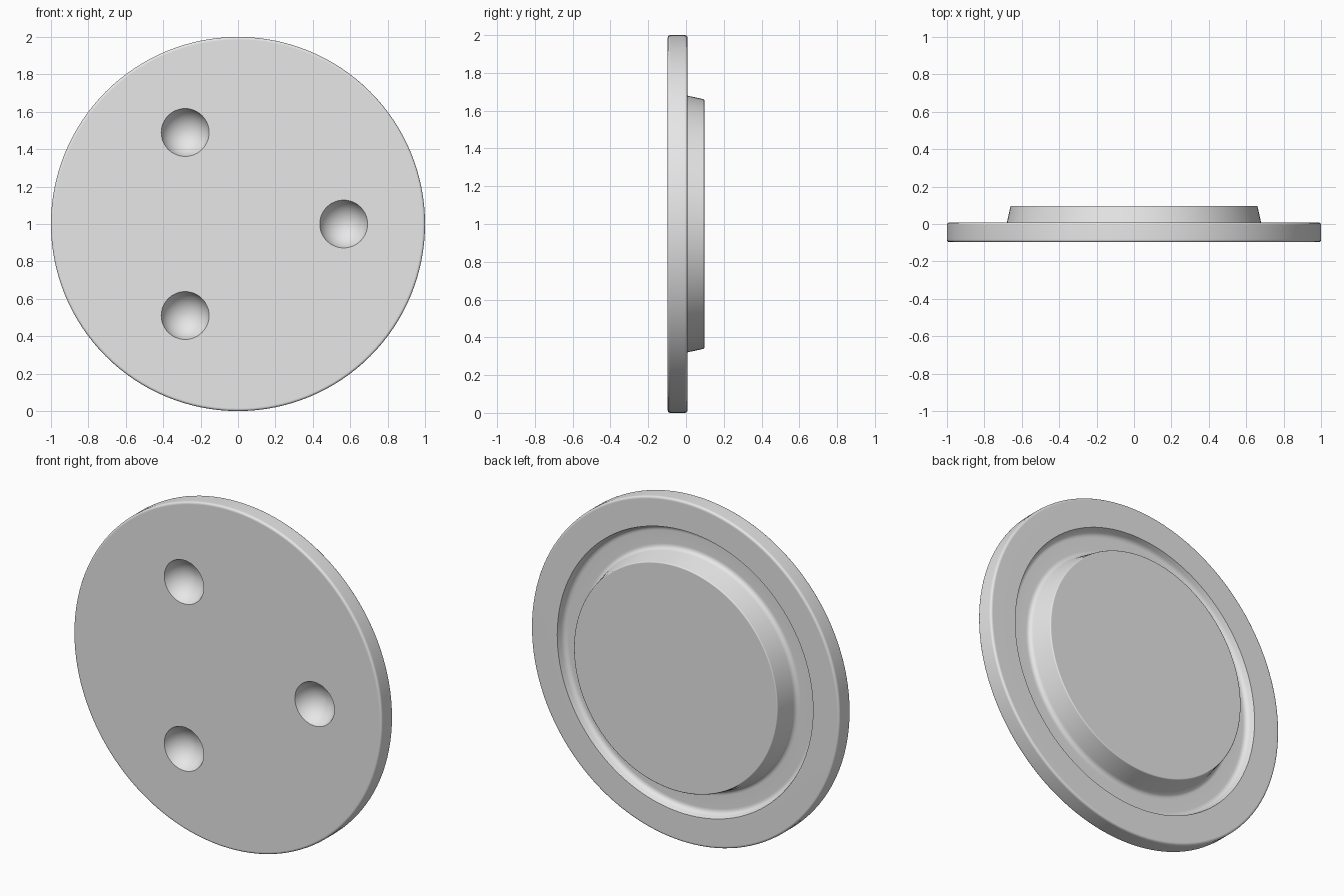
import bpy
import bmesh
from math import cos, sin, pi, radians
from mathutils import Matrix, Vector

cube = bpy.data.objects.get("Cube")
if cube:
    bpy.data.objects.remove(cube, do_unlink=True)

FRONT, LIP, FLOOR, BACK = -0.097, 0.008, -0.04, 0.097
SEGMENTS = 128

grey = bpy.data.materials.new("plain grey")
grey.use_nodes = True
grey.diffuse_color = (0.8, 0.8, 0.8, 1)
grey.node_tree.nodes["Principled BSDF"].inputs["Base Color"].default_value = (0.8, 0.8, 0.8, 1)


def fillet(corner, before, after, size, steps=4):
    """Round a profile corner with a quadratic arc."""
    c = Vector(corner)
    a = c + (Vector(before) - c).normalized() * size
    b = c + (Vector(after) - c).normalized() * size
    return [(1 - t) ** 2 * a + 2 * t * (1 - t) * c + t * t * b
            for t in (i / steps for i in range(steps + 1))]


def lathe(name, profile):
    """Revolve (radius, y) points about the y axis and cap both ends."""
    bm = bmesh.new()
    rings = []
    for k in range(SEGMENTS):
        a = 2 * pi * k / SEGMENTS
        rings.append([bm.verts.new((r * cos(a), y, r * sin(a))) for r, y in profile])
    for k, ring in enumerate(rings):
        nxt = rings[(k + 1) % SEGMENTS]
        for i in range(len(profile) - 1):
            bm.faces.new((ring[i], nxt[i], nxt[i + 1], ring[i + 1]))
    for end in (0, -1):
        bm.faces.new([ring[end] for ring in rings])
    bmesh.ops.recalc_face_normals(bm, faces=bm.faces)
    return add_object(name, bm)


def add_object(name, bm):
    mesh = bpy.data.meshes.new(name)
    bm.to_mesh(mesh)
    bm.free()
    mesh.materials.append(grey)
    obj = bpy.data.objects.new(name, mesh)
    obj.location.z = 1
    bpy.context.collection.objects.link(obj)
    return obj


# Disc outline: front rim, back rim, groove, raised boss; each corner has a rounding size
corners = [
    ((0.0, FRONT), 0),
    ((1.0, FRONT), 0.015),
    ((1.0, LIP), 0.015),
    ((0.83, LIP), 0),
    ((0.815, FLOOR), 0.025),
    ((0.69, FLOOR), 0.025),
    ((0.66, BACK), 0.006),
    ((0.0, BACK), 0),
]
profile = []
for i, (point, size) in enumerate(corners[1:-1], 1):
    if size:
        profile += fillet(point, corners[i - 1][0], corners[i + 1][0], size)
    else:
        profile.append(Vector(point))
disc = lathe("grooved_disc", profile)

# Three round dimples in the front, cut with one set of spheres
DIMPLE_R, DEPTH = 0.128, 0.095
ball = (DIMPLE_R ** 2 + DEPTH ** 2) / (2 * DEPTH)
bm = bmesh.new()
for k in range(3):
    a = 2 * pi * k / 3
    place = Matrix.Translation((0.565 * cos(a), FRONT + DEPTH - ball, 0.565 * sin(a)))
    bmesh.ops.create_uvsphere(bm, u_segments=48, v_segments=32, radius=ball,
                              matrix=place @ Matrix.Rotation(pi / 2, 4, "X"))
cutter = add_object("dimple_cutter", bm)
cutter.hide_render = True

bpy.ops.object.select_all(action="DESELECT")
bpy.context.view_layer.objects.active = disc
disc.select_set(True)
cut = disc.modifiers.new("dimples", "BOOLEAN")
cut.operation = "DIFFERENCE"
cut.solver = "EXACT"
cut.object = cutter
bpy.ops.object.modifier_apply(modifier=cut.name)
bpy.data.objects.remove(cutter, do_unlink=True)

# Smooth shading that leaves the flat faces flat
bpy.ops.object.shade_smooth_by_angle(angle=radians(35))
weighted = disc.modifiers.new("flat_faces", "WEIGHTED_NORMAL")
weighted.keep_sharp = True
